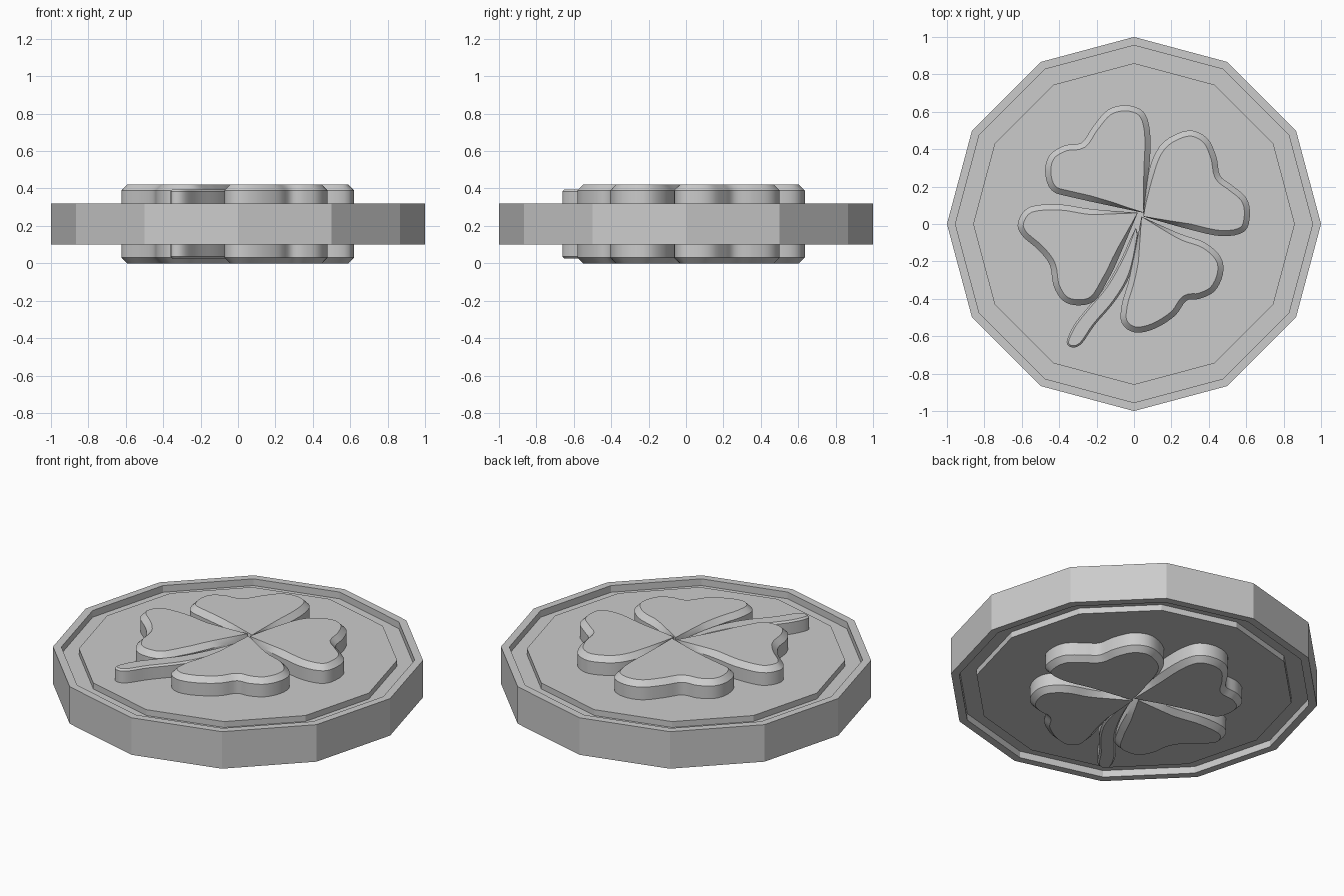
import bpy, bmesh, math
from mathutils import Vector

if "Cube" in bpy.data.objects:
    bpy.data.objects.remove(bpy.data.objects["Cube"])

MID = 0.21  # the coin is mirrored about this height


def finish(bm, name):
    bmesh.ops.recalc_face_normals(bm, faces=bm.faces)
    me = bpy.data.meshes.new(name)
    bm.to_mesh(me)
    bm.free()
    ob = bpy.data.objects.new(name, me)
    bpy.context.collection.objects.link(ob)
    return ob


def bridge(bm, a, b):
    for i in range(len(a)):
        j = (i + 1) % len(a)
        bm.faces.new((a[i], a[j], b[j], b[i]))


# Twelve-sided coin: rim, groove and central plateau on both faces
def coin(rim=0.11, groove=0.07, plateau=0.105):
    half = [(0.86, plateau), (0.86, groove), (0.955, groove), (0.955, rim), (1.0, rim)]
    profile = half + [(r, -h) for r, h in reversed(half)]
    bm = bmesh.new()
    rings = [[bm.verts.new((r * math.cos(k * math.pi / 6), r * math.sin(k * math.pi / 6), MID + h))
              for k in range(12)] for r, h in profile]
    for a, b in zip(rings, rings[1:]):
        bridge(bm, a, b)
    bm.faces.new(rings[0])
    bm.faces.new(rings[-1])
    return finish(bm, "coin_body")


# Smooth outline through a few points, with a sharp corner at the first one
def outline(pts, steps=4):
    p = [Vector(q) / 100 for q in pts]
    p = [p[0]] + p + [p[0], p[0]]
    out = []
    for i in range(1, len(p) - 2):
        a, b, c, d = p[i - 1:i + 3]
        for s in range(steps):
            t = s / steps
            out.append(0.5 * (2 * b + (c - a) * t + (2 * a - 5 * b + 4 * c - d) * t * t
                              + (3 * b - a - 3 * c + d) * t ** 3))
    return out


# Raised shape passing through the coin, chamfered at both ends
def relief(name, pts, half, chamfer, drop):
    o = outline(pts)
    n = len(o)
    area = sum(o[i - 1].x * o[i].y - o[i].x * o[i - 1].y for i in range(n))
    sign = 1 if area > 0 else -1
    inner = []
    for i in range(n):
        t = (o[(i + 1) % n] - o[i - 1]).normalized()
        amount = min(chamfer, 0.12 * (o[i] - o[0]).length)
        inner.append(o[i] + Vector((-t.y, t.x)) * sign * amount)
    bm = bmesh.new()
    rings = [[bm.verts.new((q.x, q.y, MID + h)) for q in loop]
             for loop, h in ((inner, half), (o, half - drop), (o, drop - half), (inner, -half))]
    for i in range(3):
        bridge(bm, rings[i], rings[i + 1])
    caps = [bm.faces.new(rings[0]), bm.faces.new(rings[3])]
    bmesh.ops.remove_doubles(bm, verts=bm.verts, dist=1e-5)
    bmesh.ops.triangulate(bm, faces=[f for f in caps if f.is_valid])
    ob = finish(bm, name)
    bpy.ops.object.select_all(action='DESELECT')
    bpy.context.view_layer.objects.active = ob
    ob.select_set(True)
    bpy.ops.object.shade_smooth_by_angle(angle=math.radians(25))


coin()

# Four heart-shaped leaves (outlines in hundredths), starting at the stalk tip
leaves = {
    "leaf_upper_right": [(5, 4), (6, 15), (9, 32), (16, 44), (29, 50), (39, 46), (44, 36), (46, 26),
                         (52, 21), (60, 14), (62, 5), (59, -4), (47, -6.5), (30, -3)],
    "leaf_upper_left": [(5, 6), (6.5, 18), (8.5, 34), (8.5, 50), (5, 60), (-4, 63.5), (-14, 61), (-22, 52),
                        (-28, 43.5), (-37, 42), (-45, 37), (-47.5, 28), (-44, 18), (-32, 14)],
    "leaf_left": [(2, 6), (-23, 8), (-40, 10.5), (-56, 9), (-62, 1), (-60, -6), (-51, -14), (-45, -22),
                  (-43, -33), (-38, -41), (-30, -43.5), (-21, -41), (-14, -30), (-9, -20)],
    "leaf_lower_right": [(4, 4), (24, -5), (38, -10), (46.5, -18), (47.5, -27), (43, -36), (35, -40), (28, -41),
                         (22, -49), (11, -56), (0.5, -58), (-6.5, -53), (-6.5, -43), (-2, -27)],
}
for name, pts in leaves.items():
    relief(name, pts, 0.21, 0.03, 0.03)

# Curved stem
relief("stem", [(1, -2), (2, -9), (-2, -27), (-10, -41), (-21, -54), (-28, -64), (-33, -66), (-36, -63),
                (-32, -54), (-25, -45), (-15, -33), (-7, -19), (-2, -8)], 0.185, 0.01, 0.01)
